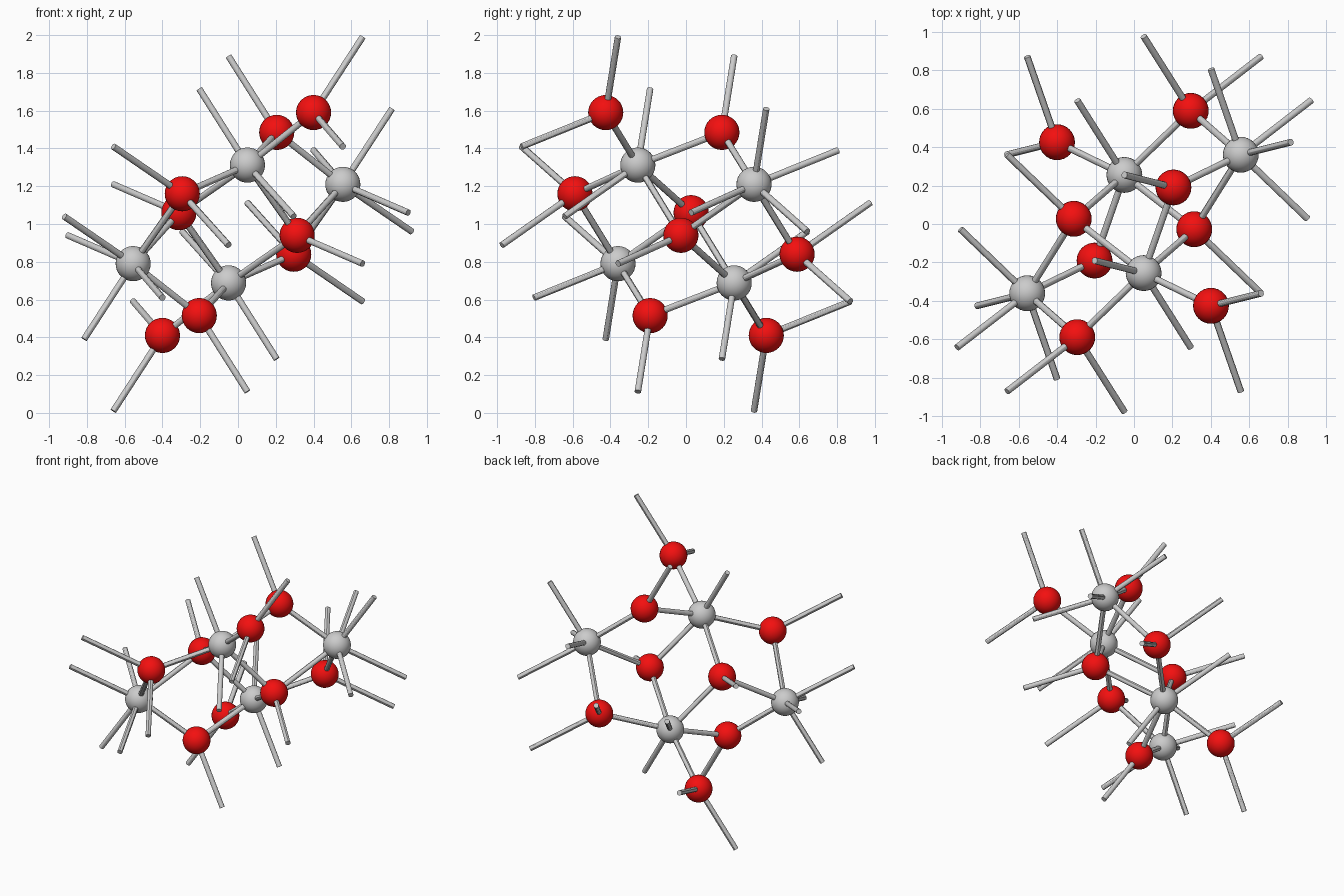
import bpy, itertools
from mathutils import Vector

if "Cube" in bpy.data.objects:
    bpy.data.objects.remove(bpy.data.objects["Cube"])

ATOM_R, BOND_R, REACH = 0.093, 0.0175, 0.60
CENTRE = Vector((0, 0, 1))
# repeat vectors of the crystal cell
CELL = [Vector((1.215, 0, 0)), Vector((0, -1.23, 0.2)), Vector((0, 0, 1.2))]

# half of the atoms; the rest follow by inversion through the centre
grey_half = [(0.05, -0.255, 1.312), (0.555, 0.36, 1.21)]
red_half = [(0.40, -0.425, 1.59), (0.205, 0.19, 1.485),
            (-0.295, -0.588, 1.16), (-0.313, 0.027, 1.06)]


def inverted(half):
    pts = [Vector(p) for p in half]
    return pts + [2 * CENTRE - p for p in pts]


def smooth(obj):
    bpy.ops.object.shade_smooth_by_angle()
    return obj


def atom(name, p, mat=None):
    bpy.ops.mesh.primitive_uv_sphere_add(segments=32, ring_count=16, radius=ATOM_R, location=p)
    obj = bpy.context.object
    obj.name = name
    if mat:
        obj.data.materials.append(mat)
    smooth(obj)


def bond(name, a, b):
    d = b - a
    bpy.ops.mesh.primitive_cylinder_add(vertices=12, radius=BOND_R, depth=d.length,
                                        location=(a + b) / 2,
                                        rotation=d.to_track_quat('Z', 'Y').to_euler())
    bpy.context.object.name = name
    smooth(bpy.context.object)


red = bpy.data.materials.new("red")
red.diffuse_color = (0.9, 0.005, 0.005, 1)
red.use_nodes = True
red.node_tree.nodes["Principled BSDF"].inputs["Base Color"].default_value = red.diffuse_color

greys, reds = inverted(grey_half), inverted(red_half)

# atoms
for i, p in enumerate(greys):
    atom(f"grey_atom_{i + 1}", p)
for i, p in enumerate(reds):
    atom(f"red_atom_{i + 1}", p, red)

# bonds inside the cell, plus open bonds reaching to neighbours in adjacent cells
n = 0
for s in itertools.product((-1, 0, 1), repeat=3):
    shift = sum((k * v for k, v in zip(s, CELL)), Vector())
    for g in greys:
        for r in reds:
            if (r + shift - g).length < REACH:
                n += 1
                bond(f"bond_{n}", g, r + shift)
                if any(s):
                    bond(f"open_bond_{n}", r, g - shift)
